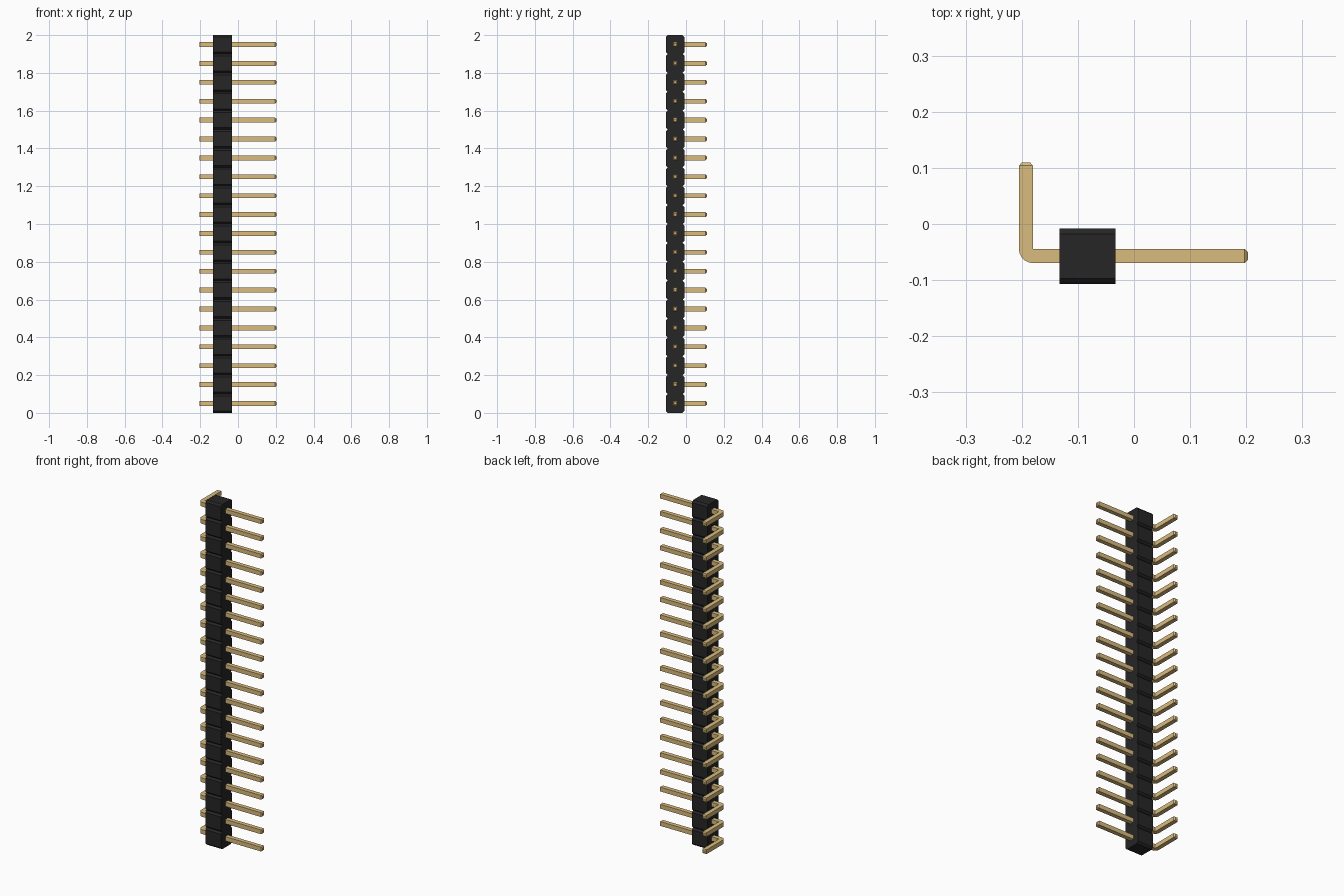
import bpy, bmesh, math

cube = bpy.data.objects.get("Cube")
if cube:
    bpy.data.objects.remove(cube, do_unlink=True)

COUNT, PITCH = 20, 0.1
BODY_X = (-0.133, -0.033)
BODY_Y = (-0.107, -0.008)
CHAMFER = 0.01
PIN = 0.025            # square pin thickness
PIN_Y = -0.057         # centre line of the long arm
LEFT, RIGHT, BACK = -0.205, 0.203, 0.11
TIP = 0.006            # length of the tapered ends


def material(name, rgb):
    m = bpy.data.materials.new(name)
    m.use_nodes = True
    m.diffuse_color = (*rgb, 1)
    m.node_tree.nodes["Principled BSDF"].inputs["Base Color"].default_value = (*rgb, 1)
    return m


def prism(bm, points, offset):
    """Extrude a closed outline of 3D points along an offset."""
    face = bm.faces.new([bm.verts.new(p) for p in points])
    result = bmesh.ops.extrude_face_region(bm, geom=[face], use_keep_orig=True)
    verts = [g for g in result["geom"] if isinstance(g, bmesh.types.BMVert)]
    bmesh.ops.translate(bm, verts=verts, vec=offset)
    bmesh.ops.recalc_face_normals(bm, faces=bm.faces)


def make_mesh(bm, name, mat):
    mesh = bpy.data.meshes.new(name)
    bm.to_mesh(mesh)
    bm.free()
    mesh.materials.append(mat)
    return mesh


def add_object(name, mesh, z=0):
    ob = bpy.data.objects.new(name, mesh)
    ob.location.z = z
    bpy.context.collection.objects.link(ob)
    return ob


black = material("black plastic", (0.020, 0.019, 0.019))
gold = material("gold metal", (0.70, 0.50, 0.21))

# Housing: notched side profile extruded along x
y0, y1 = BODY_Y
front, back = [], []
for i in range(COUNT):
    lo, hi = i * PITCH, (i + 1) * PITCH
    for side, y, s in ((front, y0, 1), (back, y1, -1)):
        if i == 0:
            side.append((y + s * CHAMFER, lo))
        side += [(y, lo + CHAMFER), (y, hi - CHAMFER), (y + s * CHAMFER, hi)]
bm = bmesh.new()
prism(bm, [(BODY_X[0], y, z) for y, z in front + back[::-1]],
      (BODY_X[1] - BODY_X[0], 0, 0))
add_object("housing", make_mesh(bm, "housing", black))

# Pin: L-shaped outline with a rounded outer corner
h = PIN / 2
inner_x, inner_y = LEFT + PIN, PIN_Y + h
outline = [(RIGHT - TIP, PIN_Y - h), (RIGHT - TIP, inner_y),
           (inner_x, inner_y), (inner_x, BACK - TIP), (LEFT, BACK - TIP)]
for k in range(9):
    a = math.pi + k * math.pi / 16
    outline.append((inner_x + PIN * math.cos(a), inner_y + PIN * math.sin(a)))
bm = bmesh.new()
prism(bm, [(x, y, -h) for x, y in outline], (0, 0, PIN))

# Tapered tips on both ends
for axis, edge in ((0, RIGHT - TIP), (1, BACK - TIP)):
    end = next(f for f in bm.faces
               if all(abs(v.co[axis] - edge) < 1e-5 for v in f.verts))
    center = end.calc_center_median()
    tip = bmesh.ops.extrude_discrete_faces(bm, faces=[end])["faces"][0]
    for v in tip.verts:
        v.co = center + (v.co - center) * 0.55
        v.co[axis] += TIP
bmesh.ops.recalc_face_normals(bm, faces=bm.faces)
pin_mesh = make_mesh(bm, "pin", gold)

# One pin per position; all share the mesh
pins = [add_object(f"pin_{i + 1:02d}", pin_mesh, (i + 0.5) * PITCH) for i in range(COUNT)]
bpy.ops.object.select_all(action='DESELECT')
pins[0].select_set(True)
bpy.context.view_layer.objects.active = pins[0]
bpy.ops.object.shade_smooth_by_angle(angle=math.radians(25))
